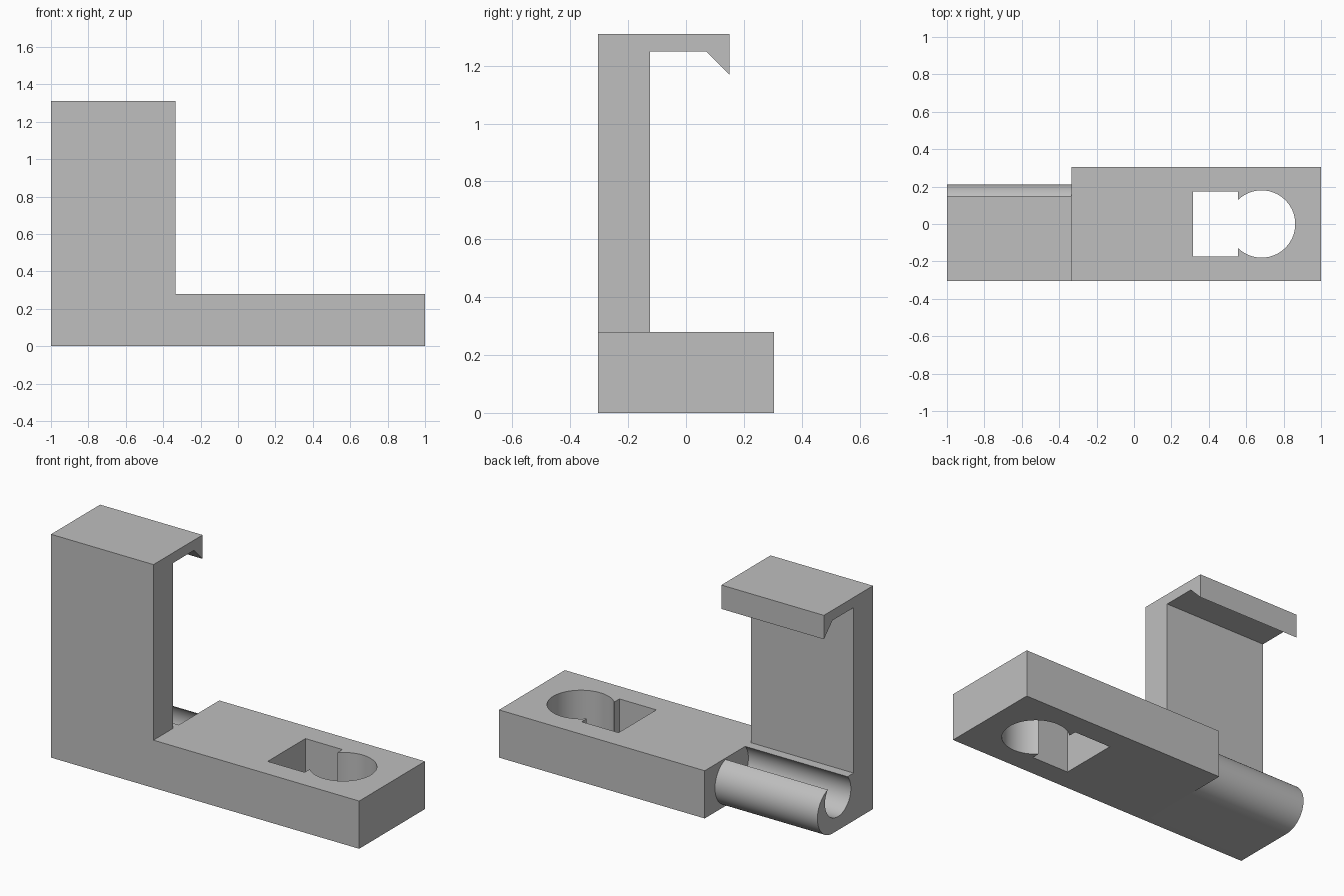
import bpy
import bmesh
from math import cos, sin, radians, asin, degrees
from mathutils import Vector

cube = bpy.data.objects.get("Cube")
if cube:
    bpy.data.objects.remove(cube, do_unlink=True)

GREY = (0.52, 0.52, 0.52, 1.0)
grey = bpy.data.materials.new("plain_grey")
grey.use_nodes = True
grey.diffuse_color = GREY
grey.node_tree.nodes["Principled BSDF"].inputs["Base Color"].default_value = GREY

# Shared sizes
LEFT, STEP, RIGHT = -1.0, -0.335, 1.0
HALF_Y = 0.305
BASE_TOP = 0.28
TOP = 1.31


def arc(cx, cy, r, start, end, steps):
    """Points along an arc, angles in degrees."""
    angles = [radians(start + (end - start) * i / steps) for i in range(steps + 1)]
    return [(cx + r * cos(a), cy + r * sin(a)) for a in angles]


def prism(name, points, push):
    """Extrude a closed outline of 3D points along a vector."""
    bm = bmesh.new()
    face = bm.faces.new([bm.verts.new(p) for p in points])
    grown = bmesh.ops.extrude_face_region(bm, geom=[face], use_keep_orig=True)
    moved = [g for g in grown["geom"] if isinstance(g, bmesh.types.BMVert)]
    bmesh.ops.translate(bm, verts=moved, vec=Vector(push))
    bmesh.ops.recalc_face_normals(bm, faces=bm.faces)
    mesh = bpy.data.meshes.new(name)
    bm.to_mesh(mesh)
    bm.free()
    mesh.materials.append(grey)
    obj = bpy.data.objects.new(name, mesh)
    bpy.context.collection.objects.link(obj)
    return obj


def activate(obj):
    bpy.ops.object.select_all(action="DESELECT")
    obj.select_set(True)
    bpy.context.view_layer.objects.active = obj


# Base block
base = prism("base_block",
             [(STEP, -HALF_Y, 0), (RIGHT, -HALF_Y, 0), (RIGHT, HALF_Y, 0), (STEP, HALF_Y, 0)],
             (0, 0, BASE_TOP))

# Keyhole: a square slot opening into a round hole, cut right through
hole_x, hole_r = 0.682, 0.18
slot_x0, slot_x1, slot_y = 0.315, 0.555, 0.175
meet = 180 - degrees(asin((1 - ((hole_x - slot_x1) / hole_r) ** 2) ** 0.5))
outline = arc(hole_x, 0, hole_r, -meet, meet, 56)
outline += [(slot_x1, slot_y), (slot_x0, slot_y), (slot_x0, -slot_y), (slot_x1, -slot_y)]
cutter = prism("keyhole_cutter", [(x, y, -0.1) for x, y in outline], (0, 0, 0.5))
cutter.hide_render = True

cut = base.modifiers.new("keyhole", "BOOLEAN")
cut.operation = "DIFFERENCE"
cut.solver = "EXACT"
cut.object = cutter
activate(base)
bpy.ops.object.modifier_apply(modifier=cut.name)
bpy.data.objects.remove(cutter, do_unlink=True)

# Upright clip: lower curved hook, round channel, column and barbed top arm
back = -0.125
profile = [(-HALF_Y, 0)]
profile += arc(0.07, 0.14, 0.14, -90, 72, 28)
profile += arc(0.02, 0.2, 0.12, 38, -221.8, 44)
profile += [(back, BASE_TOP), (back, 1.25), (0.07, 1.25), (0.15, 1.17),
            (0.15, TOP), (-HALF_Y, TOP)]
clip = prism("upright_clip", [(LEFT, y, z) for y, z in profile], (STEP - LEFT, 0, 0))

# Smooth the round walls, keep the corners crisp
for part in (base, clip):
    activate(part)
    bpy.ops.object.shade_smooth_by_angle(angle=radians(30))
